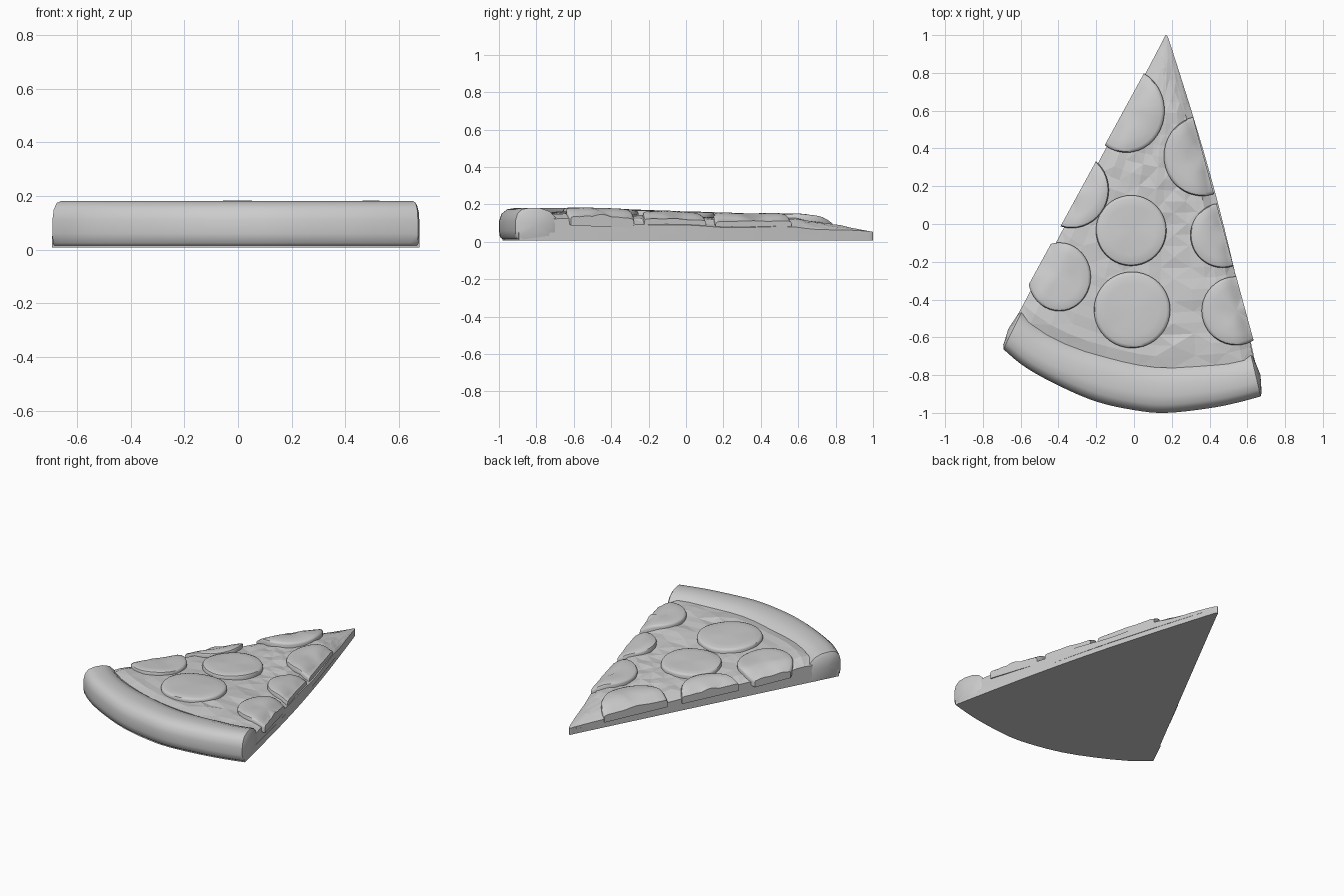
import bpy, bmesh, math, random
from mathutils import Vector

if "Cube" in bpy.data.objects:
    bpy.data.objects.remove(bpy.data.objects["Cube"])

random.seed(4)

# Matching points on the outer and inner side of the crust, left to right
OUTER = [(-.70, -.655), (-.58, -.755), (-.40, -.855), (-.20, -.94), (0, -.985),
         (.17, -1), (.40, -.975), (.55, -.945), (.68, -.91)]
INNER = [(-.60, -.45), (-.47, -.55), (-.30, -.63), (-.12, -.68), (.03, -.715),
         (.18, -.73), (.38, -.72), (.51, -.71), (.625, -.68)]
HEIGHT = [(-1, .15), (-.7, .15), (-.5, .152), (-.2, .138), (.2, .125), (.6, .122), (.85, .088), (1, .06)]
TIP = Vector((.17, 1))
LEFT_N = Vector((-1.43, .78)).normalized()      # outward edge normals
RIGHT_N = Vector((1.66, .45)).normalized()


def curve(pts, u):
    """Smooth curve through pts, u from 0 to 1."""
    f = min(max(u, 0), 1) * (len(pts) - 1)
    i = min(int(f), len(pts) - 2)
    t = f - i
    a, b, c, d = (Vector(pts[min(max(k, 0), len(pts) - 1)]) for k in (i - 1, i, i + 1, i + 2))
    return .5 * (2 * b + (c - a) * t + (2 * a - 5 * b + 4 * c - d) * t * t + (3 * b - a - 3 * c + d) * t ** 3)


def top(x, y):
    """Smooth height of the topping, falling off at the cut edges."""
    for (y0, z0), (y1, z1) in zip(HEIGHT, HEIGHT[1:]):
        if y <= y1:
            h = z0 + (z1 - z0) * (y - y0) / (y1 - y0)
            break
    else:
        h = .06
    p = Vector((x, y)) - TIP
    d = min(-p.dot(LEFT_N), .02 - p.dot(RIGHT_N))
    fall = max(0, min(1, 1 - d / .10))
    return h - min(.045, (h - .05) * .7) * fall ** 2


def finish(name, bm, smooth=None):
    bmesh.ops.recalc_face_normals(bm, faces=bm.faces[:])
    me = bpy.data.meshes.new(name)
    bm.to_mesh(me)
    bm.free()
    ob = bpy.data.objects.new(name, me)
    bpy.context.collection.objects.link(ob)
    if smooth:
        bpy.ops.object.select_all(action='DESELECT')
        ob.select_set(True)
        bpy.context.view_layer.objects.active = ob
        bpy.ops.object.shade_smooth_by_angle(angle=math.radians(smooth))
    return ob


def wedge(name, rows, cols, reach, z_low, z_top, smooth=None):
    """Closed slab fanned from the tip towards the crust."""
    bm = bmesh.new()
    up, low = [], []
    for i in range(rows + 1):
        t = i / rows
        ru, rl = [], []
        for j in range(cols + 1):
            u = j / cols
            start = Vector((.155 + .03 * u, .975 + .025 * math.sin(math.pi * u)))
            end = curve(INNER, u).lerp(curve(OUTER, u), reach)
            p = start.lerp(end, t)
            p.x += .03 * u * math.sin(math.pi * t)
            inside = 0 < i < rows and 0 < j < cols
            ru.append(bm.verts.new((p.x, p.y, z_top(p.x, p.y, t, inside))))
            rl.append(bm.verts.new((p.x, p.y, z_low)))
        up.append(ru)
        low.append(rl)
    for i in range(rows):
        for j in range(cols):
            a, b, c, d = up[i][j], up[i][j + 1], up[i + 1][j + 1], up[i + 1][j]
            if (i + j) % 2:
                bm.faces.new((a, b, c)), bm.faces.new((a, c, d))
            else:
                bm.faces.new((a, b, d)), bm.faces.new((b, c, d))
            bm.faces.new((low[i][j], low[i + 1][j], low[i + 1][j + 1], low[i][j + 1]))
        for j in (0, cols):
            bm.faces.new((up[i][j], up[i + 1][j], low[i + 1][j], low[i][j]))
    for i in (0, rows):
        for j in range(cols):
            bm.faces.new((up[i][j], low[i][j], low[i][j + 1], up[i][j + 1]))
    return finish(name, bm, smooth)


# Flat dough base
wedge("dough_base", 12, 16, .93, .008, lambda x, y, t, k: .05, 40)


# Lumpy cheese with a wrinkle beside the crust
def cheese_top(x, y, t, inside):
    z = top(x, y)
    z += .004 * math.sin(9 * x + 4 * y) * math.sin(11 * y - 3 * x) * min(1, 4 * t)
    z += .012 * math.exp(-((t - .95) / .02) ** 2)
    return z + (random.uniform(-.006, .006) * min(1, 3 * t) if inside else 0)


wedge("cheese", 30, 14, .12, .04, cheese_top)


# Rounded crust swept along the arc
SECTION = [(.10, .010), (.02, .025), (0, .06), (0, .11), (.05, .150), (.16, .174), (.34, .182),
           (.58, .180), (.80, .163), (.94, .130), (1, .09), (.99, .04), (.94, .010)]
bm = bmesh.new()
rings = []
STATIONS = [(0, .8)] + [(.015 + .97 * k / 32, 1) for k in range(33)] + [(1, .85)]
for u, s in STATIONS:
    o, n = curve(OUTER, u), curve(INNER, u)
    ring = []
    for a, z in SECTION:
        p = o.lerp(n, .5 + (a - .5) * s)
        zz = .09 + (z - .09) * s if z > .09 else z
        ring.append(bm.verts.new((p.x, p.y, zz)))
    rings.append(ring)
m = len(SECTION)
for r, q in zip(rings, rings[1:]):
    for k in range(m):
        bm.faces.new((r[k], r[(k + 1) % m], q[(k + 1) % m], q[k]))
# Slightly bulging cut ends
for ring, push in ((rings[0], (-.012, .004, 0)), (rings[-1], (.015, .004, 0))):
    c = sum((v.co for v in ring), Vector()) / m + Vector(push)
    mid = bm.verts.new(c)
    for k in range(m):
        bm.faces.new((ring[k], ring[(k + 1) % m], mid))
finish("crust", bm, 50)

# Sausage slices: centre x, y, radius x, y
SLICES = [(-.04, .60, .20, .22), (.36, .36, .20, .21), (-.33, .18, .195, .20), (-.015, -.035, .185, .185),
          (.47, -.06, .17, .17), (-.395, -.28, .165, .18), (-.01, -.455, .20, .20), (.54, -.46, .18, .18)]
RINGS = [(1, -.02), (1.01, .015), (.985, .024), (.92, .029), (.7, .030), (.4, .031)]
for i, (cx, cy, rx, ry) in enumerate(SLICES):
    bm = bmesh.new()
    rings = []
    for f, dz in RINGS:
        ring = []
        for k in range(40):
            a = 2 * math.pi * k / 40
            x, y = cx + rx * f * math.cos(a), cy + ry * f * math.sin(a)
            wave = .003 * math.sin(3 * a + i) * f
            ring.append(bm.verts.new((x, y, top(x, y) + dz + wave)))
        rings.append(ring)
    for r, q in zip(rings, rings[1:]):
        for k in range(40):
            bm.faces.new((r[k], r[(k + 1) % 40], q[(k + 1) % 40], q[k]))
    mid = bm.verts.new((cx, cy, top(cx, cy) + .031))
    for k in range(40):
        bm.faces.new((rings[-1][k], rings[-1][(k + 1) % 40], mid))
    bm.faces.new(rings[0])
    # Trim to the slice edges
    for nrm, off in ((LEFT_N, .006), (RIGHT_N, .024)):
        co = TIP + nrm * off
        bmesh.ops.bisect_plane(bm, geom=bm.verts[:] + bm.edges[:] + bm.faces[:], plane_co=(co.x, co.y, 0),
                               plane_no=(nrm.x, nrm.y, 0), clear_outer=True)
        bmesh.ops.holes_fill(bm, edges=[e for e in bm.edges if e.is_boundary], sides=0)
    finish("sausage_slice_%d" % (i + 1), bm, 40)
